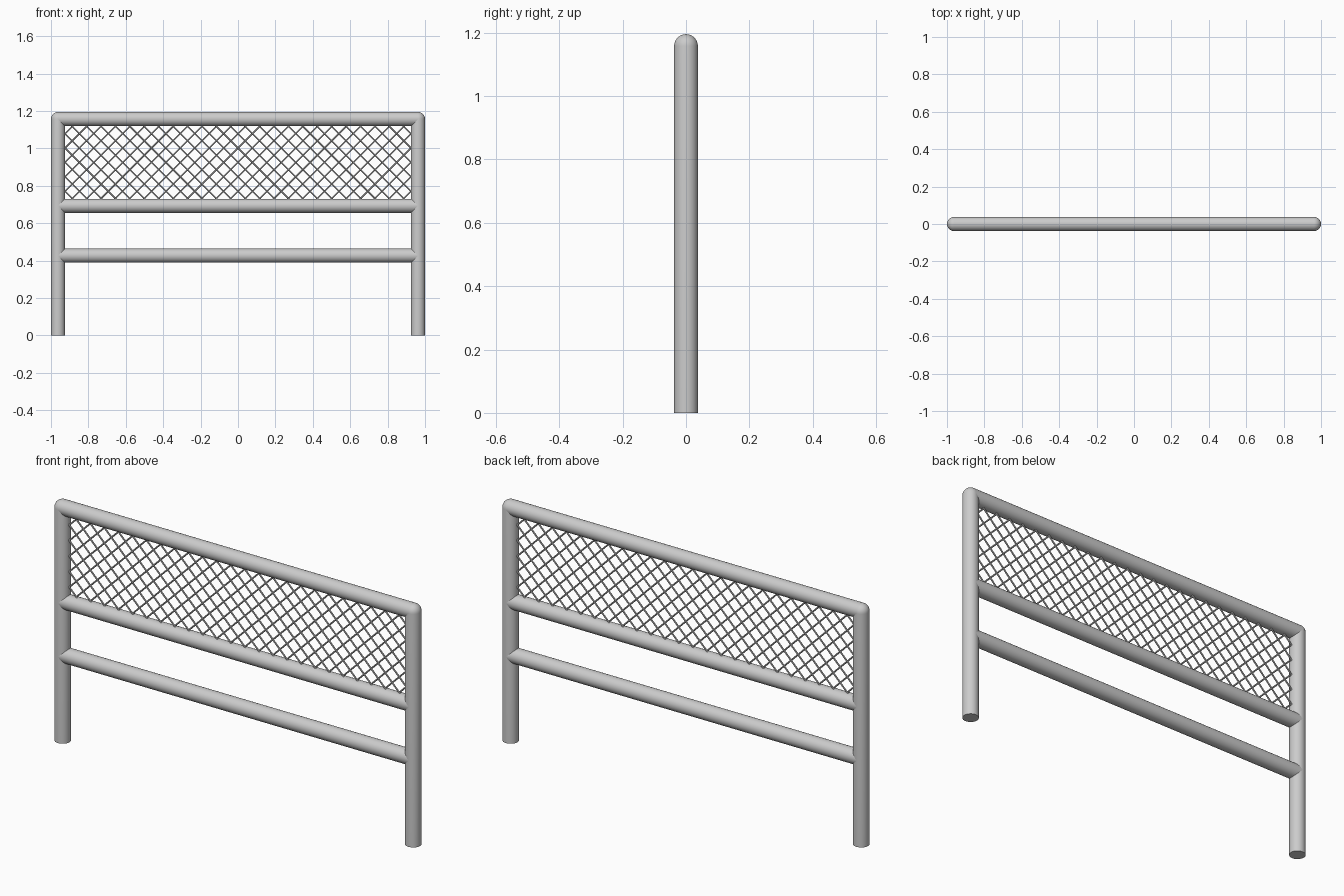
import bpy, bmesh, math
from mathutils import Vector, Matrix

if "Cube" in bpy.data.objects:
    bpy.data.objects.remove(bpy.data.objects["Cube"])

R = 0.0375            # tube radius
X = 1 - R             # post axis
TOP, MID, LOW = 1.195 - R, 0.693, 0.427


def make_object(name, bm):
    mesh = bpy.data.meshes.new(name)
    bm.normal_update()
    bm.to_mesh(mesh)
    bm.free()
    ob = bpy.data.objects.new(name, mesh)
    bpy.context.collection.objects.link(ob)
    bpy.ops.object.select_all(action='DESELECT')
    bpy.context.view_layer.objects.active = ob
    ob.select_set(True)
    bpy.ops.object.shade_smooth_by_angle(angle=math.radians(40))
    return ob


def add_tube(bm, a, b, radius, sides, caps=False):
    a, b = Vector(a), Vector(b)
    d = b - a
    m = Matrix.Translation((a + b) / 2) @ d.to_track_quat('Z', 'Y').to_matrix().to_4x4()
    bmesh.ops.create_cone(bm, cap_ends=caps, segments=sides, radius1=radius,
                          radius2=radius, depth=d.length, matrix=m)


def post(name, x):
    # lathed profile: flat foot, straight tube, domed top
    profile = [(0, 0), (R, 0)]
    for i in range(9):
        t = math.pi / 2 * i / 8
        profile.append((R * math.cos(t), TOP + R * math.sin(t)))
    bm = bmesh.new()
    vs = [bm.verts.new((r, 0, z)) for r, z in profile]
    es = [bm.edges.new(p) for p in zip(vs, vs[1:])]
    bmesh.ops.spin(bm, geom=vs + es, cent=(0, 0, 0), axis=(0, 0, 1),
                   angle=2 * math.pi, steps=32, use_duplicate=False)
    bmesh.ops.remove_doubles(bm, verts=bm.verts, dist=1e-5)
    bmesh.ops.recalc_face_normals(bm, faces=bm.faces)
    ob = make_object(name, bm)
    ob.location.x = x


post("left_post", -X)
post("right_post", X)

# horizontal rails, running into the post axes
for name, z in (("top_rail", TOP), ("middle_rail", MID), ("lower_rail", LOW)):
    bm = bmesh.new()
    add_tube(bm, (-X, 0, z), (X, 0, z), R, 32)
    make_object(name, bm)

# diamond wire mesh: two crossing layers of diagonal wires clipped to the panel
WIRE = 0.004
half_w, z0, z1 = X - R + 0.008, MID + R - 0.008, TOP - R + 0.008
step = 2 * (X - R) / 24
for name, s in (("wire_mesh_rising", 1), ("wire_mesh_falling", -1)):
    bm = bmesh.new()
    for i in range(-16, 17):
        c = i * step                       # x where the wire crosses mid height
        zc, h = (z0 + z1) / 2, (z1 - z0) / 2
        xa, xb = max(c - h, -half_w), min(c + h, half_w)
        if xb - xa < 0.015:
            continue
        y = s * WIRE * 0.5
        add_tube(bm, (xa, y, zc + s * (xa - c)), (xb, y, zc + s * (xb - c)), WIRE, 8, True)
    make_object(name, bm)
